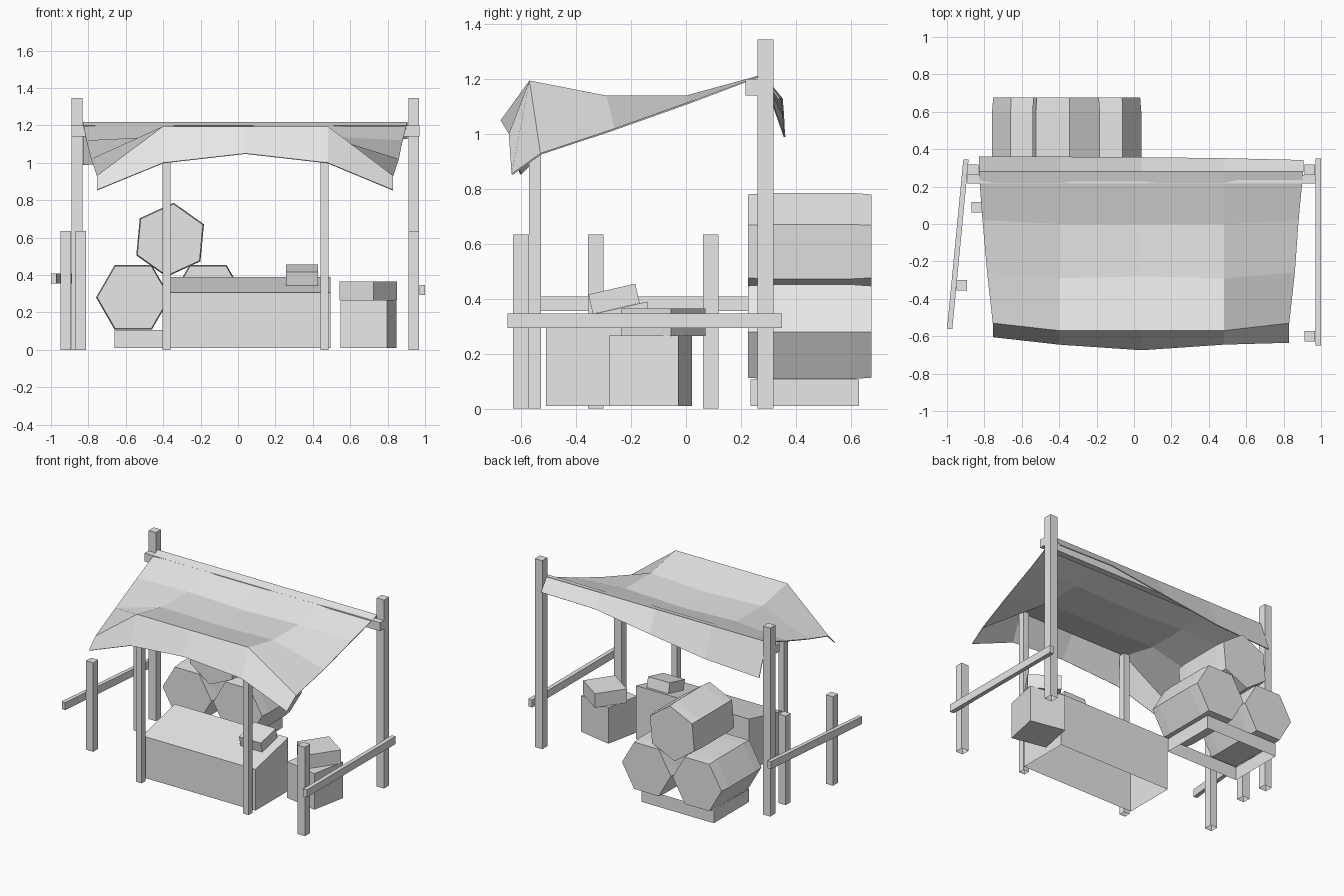
import bpy, bmesh, math
from mathutils import Matrix, Vector

if "Cube" in bpy.data.objects:
    bpy.data.objects.remove(bpy.data.objects["Cube"], do_unlink=True)

GREY = (0.8, 0.8, 0.8, 1)
mat = bpy.data.materials.new("plain grey")
mat.use_nodes = True
mat.diffuse_color = GREY
mat.node_tree.nodes["Principled BSDF"].inputs["Base Color"].default_value = GREY


def finish(name, bm):
    mesh = bpy.data.meshes.new(name)
    bm.to_mesh(mesh)
    bm.free()
    mesh.materials.append(mat)
    obj = bpy.data.objects.new(name, mesh)
    bpy.context.collection.objects.link(obj)
    return obj


def box(name, center, size, turn=0, tilt=0, open_sides=""):
    """Box with optional rotation; open_sides may list 'b'ottom and 't'op."""
    bm = bmesh.new()
    bmesh.ops.create_cube(bm, size=1)
    bm.normal_update()
    drop = [f for f in bm.faces
            if ("b" in open_sides and f.normal.z < -0.9) or ("t" in open_sides and f.normal.z > 0.9)]
    bmesh.ops.delete(bm, geom=drop, context="FACES_ONLY")
    m = (Matrix.Translation(center) @ Matrix.Rotation(math.radians(turn), 4, "Z")
         @ Matrix.Rotation(math.radians(tilt), 4, "X") @ Matrix.Diagonal((*size, 1)))
    bmesh.ops.transform(bm, matrix=m, verts=bm.verts)
    return finish(name, bm)


def post(name, x, y, width, height):
    return box(name, (x, y, height / 2), (width, width, height), open_sides="b")


# Upright posts
for side, x in (("right", -0.86), ("left", 0.94)):
    post(f"back_post_{side}", x, 0.29, 0.058, 1.345)
for side, x in (("right", -0.382), ("left", 0.463)):
    post(f"front_post_{side}", x, -0.55, 0.044, 1.18)
post("fence_post_right_front", -0.922, -0.328, 0.056, 0.635)
post("fence_post_right_back", -0.842, 0.09, 0.056, 0.635)
post("fence_post_left", 0.94, -0.6, 0.058, 0.635)

# Rails and the beam under the canopy ridge
box("fence_rail_left", (0.985, -0.15, 0.32), (0.03, 1.0, 0.054))
box("fence_rail_right", (-0.942, -0.108, 0.382), (0.028, 0.91, 0.054), turn=-5.5)
box("canopy_beam", (0.04, 0.24, 1.17), (1.86, 0.046, 0.06))

# Counter with a top that rises to the back
counter = box("counter", (0.047, -0.325, 0.2), (0.895, 0.37, 0.38), open_sides="b")
for v in counter.data.vertices:
    if v.co.z > 0.3 and v.co.y < -0.4:
        v.co.z = 0.305

# Crates
box("counter_crate", (0.343, -0.262, 0.4), (0.172, 0.175, 0.073), tilt=13)
box("floor_crate", (0.697, -0.128, 0.138), (0.255, 0.255, 0.258), turn=-11.3)
box("top_crate", (0.697, -0.082, 0.315), (0.22, 0.22, 0.1), turn=-34.8)


# Hexagonal barrels lying on an open frame
def barrel(name, x, z, turn):
    bm = bmesh.new()
    rings = []
    for y, r in ((0.225, 0.193), (0.3, 0.199), (0.6, 0.199), (0.675, 0.193)):
        angles = [math.radians(turn + 60 * i) for i in range(6)]
        rings.append([bm.verts.new((x + r * math.cos(a), y, z + r * math.sin(a))) for a in angles])
    for a, b in zip(rings, rings[1:]):
        for i in range(6):
            j = (i + 1) % 6
            bm.faces.new((a[i], a[j], b[j], b[i]))
    bm.faces.new(rings[0])
    bm.faces.new(rings[-1])
    bmesh.ops.recalc_face_normals(bm, faces=bm.faces)
    finish(name, bm)


barrel("barrel_right", -0.56, 0.28, 0)
barrel("barrel_left", -0.16, 0.28, 0)
barrel("barrel_top", -0.363, 0.588, 24.6)
box("barrel_frame", (-0.375, 0.432, 0.058), (0.57, 0.395, 0.095), open_sides="bt")

# Cloth canopy: rows run from the back flap, over the ridge, to the front flap
ends = ((-0.83, 0.905), (-0.83, 0.905), (-0.81, 0.88), (-0.785, 0.86), (-0.755, 0.83), (-0.755, 0.83))
row_y = ((0.362, 0.36, 0.357, 0.352, 0.342), (0.28,) * 5, (0.02, 0, 0, 0, 0.02),
         (-0.26, -0.29, -0.28, -0.29, -0.26), (-0.53, -0.57, -0.57, -0.57, -0.53),
         (-0.605, -0.645, -0.675, -0.645, -0.635))
row_z = ((0.99, 1.01, 1.07, 1.13, 1.13), (1.217,) * 5, (1.12, 1.14, 1.125, 1.14, 1.12),
         (1.02, 1.14, 1.125, 1.14, 1.02), (0.93, 1.195, 1.195, 1.195, 0.93),
         (0.855, 1.0, 1.05, 1.0, 0.855))
bm = bmesh.new()
grid = []
for (x0, x1), ys, zs in zip(ends, row_y, row_z):
    grid.append([bm.verts.new(p) for p in zip((x0, -0.4, 0.04, 0.48, x1), ys, zs)])
for a, b in zip(grid, grid[1:]):
    for i in range(4):
        bm.faces.new((a[i], b[i], b[i + 1], a[i + 1]))
canopy = finish("cloth_canopy", bm)
cloth = canopy.modifiers.new("cloth_thickness", "SOLIDIFY")
cloth.thickness = 0.006
cloth.offset = -1
